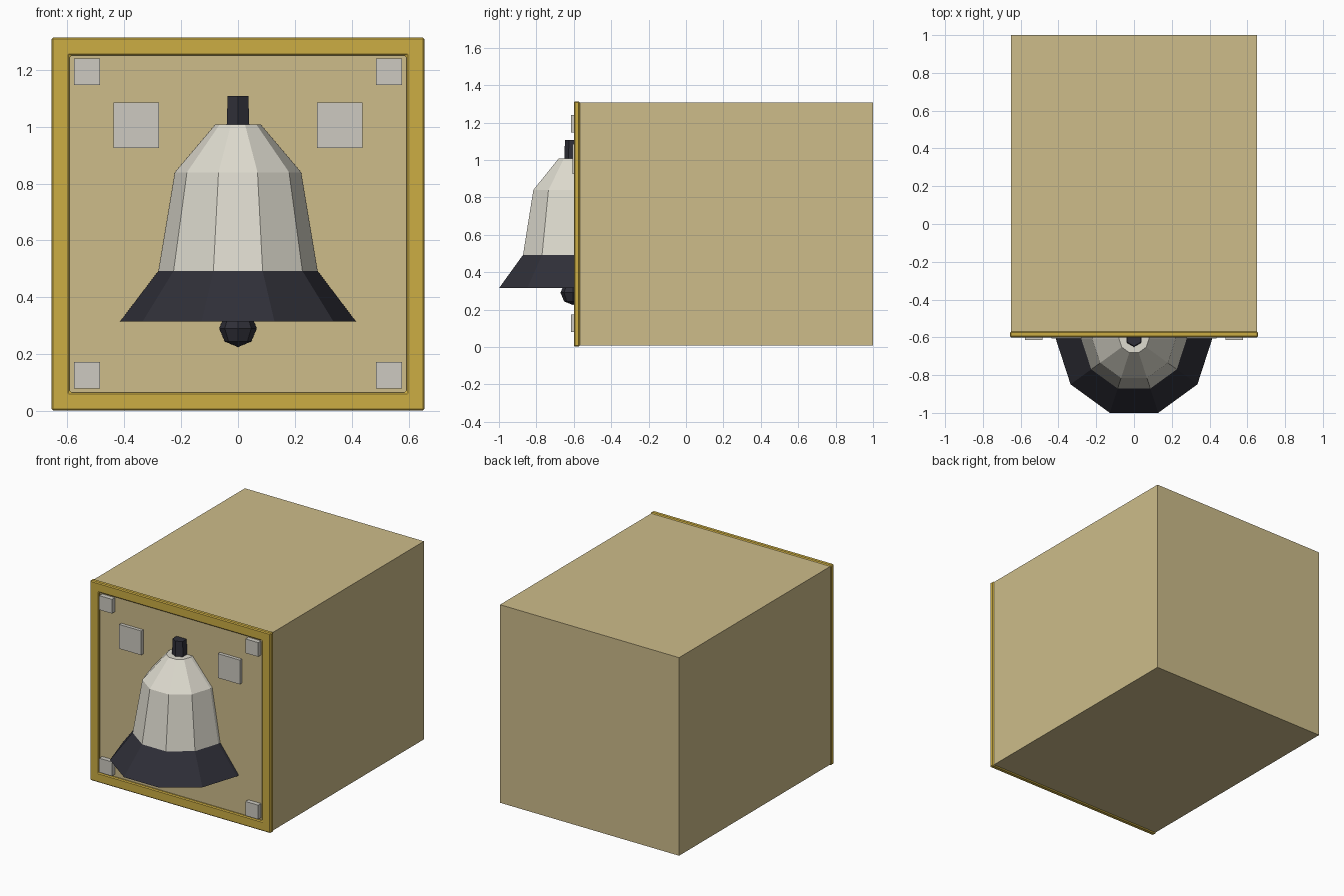
import bpy, bmesh, math

default = bpy.data.objects.get("Cube")
if default:
    bpy.data.objects.remove(default)


def material(name, srgb):
    m = bpy.data.materials.new(name)
    m.use_nodes = True
    col = [((c / 255 + 0.055) / 1.055) ** 2.4 for c in srgb] + [1]
    m.diffuse_color = col
    node = next(n for n in m.node_tree.nodes if n.type == 'BSDF_PRINCIPLED')
    node.inputs["Base Color"].default_value = col
    return m


TAN = material("tan", (205, 188, 138))
GOLD = material("gold", (204, 173, 68))
GREY = material("plate grey", (205, 202, 193))
IVORY = material("bell ivory", (222, 219, 207))
DARK = material("dark slate", (47, 47, 56))


def finish(bm, name, *mats):
    bmesh.ops.recalc_face_normals(bm, faces=bm.faces)
    me = bpy.data.meshes.new(name)
    bm.to_mesh(me)
    bm.free()
    for m in mats:
        me.materials.append(m)
    ob = bpy.data.objects.new(name, me)
    bpy.context.collection.objects.link(ob)
    return ob


def box(name, x, y, z, mat):
    """Box from (low, high) ranges on each axis."""
    bm = bmesh.new()
    bmesh.ops.create_cube(bm, size=1)
    for v in bm.verts:
        v.co = [r[0] if c < 0 else r[1] for c, r in zip(v.co, (x, y, z))]
    return finish(bm, name, mat)


PANEL_Y, FRAME_Y, BELL_Y, MID_Z = -0.585, -0.6, -0.605, 0.658

# Cabinet body
box("cabinet", (-0.65, 0.65), (PANEL_Y, 1), (0.008, 1.308), TAN)

# Raised square frame with chamfered edges
bm = bmesh.new()
rings = []
for half, y in ((0.656, FRAME_Y), (0.592, FRAME_Y), (0.592, -0.568), (0.656, -0.568)):
    rings.append([bm.verts.new((sx * half, y, MID_Z + sz * half))
                  for sx, sz in ((-1, -1), (1, -1), (1, 1), (-1, 1))])
for a, b in zip(rings, rings[1:] + rings[:1]):
    for i in range(4):
        j = (i + 1) % 4
        bm.faces.new((a[i], a[j], b[j], b[i]))
frame = finish(bm, "front_frame", GOLD)
bevel = frame.modifiers.new("chamfer", 'BEVEL')
bevel.width = 0.006
bevel.segments = 1

# Square plates, mirrored left and right
for side, s in (("left", 1), ("right", -1)):
    for label, x0, x1, z0, z1, y in (("lower_corner", 0.485, 0.577, 0.08, 0.173, -0.615),
                                     ("upper_corner", 0.485, 0.577, 1.147, 1.24, -0.615),
                                     ("large", 0.278, 0.438, 0.926, 1.085, -0.607)):
        box(f"{side}_{label}_plate", sorted((s * x0, s * x1)), (y, PANEL_Y + 0.005),
            (z0, z1), GREY)

# Half bell: five facets, running back into the panel
bm = bmesh.new()
levels = []
for r, z in ((0.415, 0.315), (0.28, 0.493), (0.222, 0.84), (0.08, 1.008)):
    arc = [(r * math.cos(a), BELL_Y + r * math.sin(a))
           for a in (math.pi + i * math.pi / 5 for i in range(6))]
    arc = [(-r, PANEL_Y + 0.005)] + arc + [(r, PANEL_Y + 0.005)]
    levels.append([bm.verts.new((x, y, z)) for x, y in arc])
for n, (a, b) in enumerate(zip(levels, levels[1:])):
    for i in range(len(a) - 1):
        bm.faces.new((a[i], a[i + 1], b[i + 1], b[i])).material_index = int(n == 0)
    bm.faces.new((a[0], b[0], b[-1], a[-1]))
bm.faces.new(levels[0]).material_index = 1
bm.faces.new(levels[-1])
finish(bm, "bell", IVORY, DARK)

# Hexagonal hanger, slightly tapered
bm = bmesh.new()
bmesh.ops.create_cone(bm, cap_ends=True, segments=6, radius1=0.046, radius2=0.042, depth=0.105)
hanger = finish(bm, "hanger", DARK)
hanger.location = (0, BELL_Y, 1.055)

# Clapper
bm = bmesh.new()
bmesh.ops.create_uvsphere(bm, u_segments=8, v_segments=4, radius=0.066)
clapper = finish(bm, "clapper", DARK)
clapper.location = (0, BELL_Y, 0.291)
